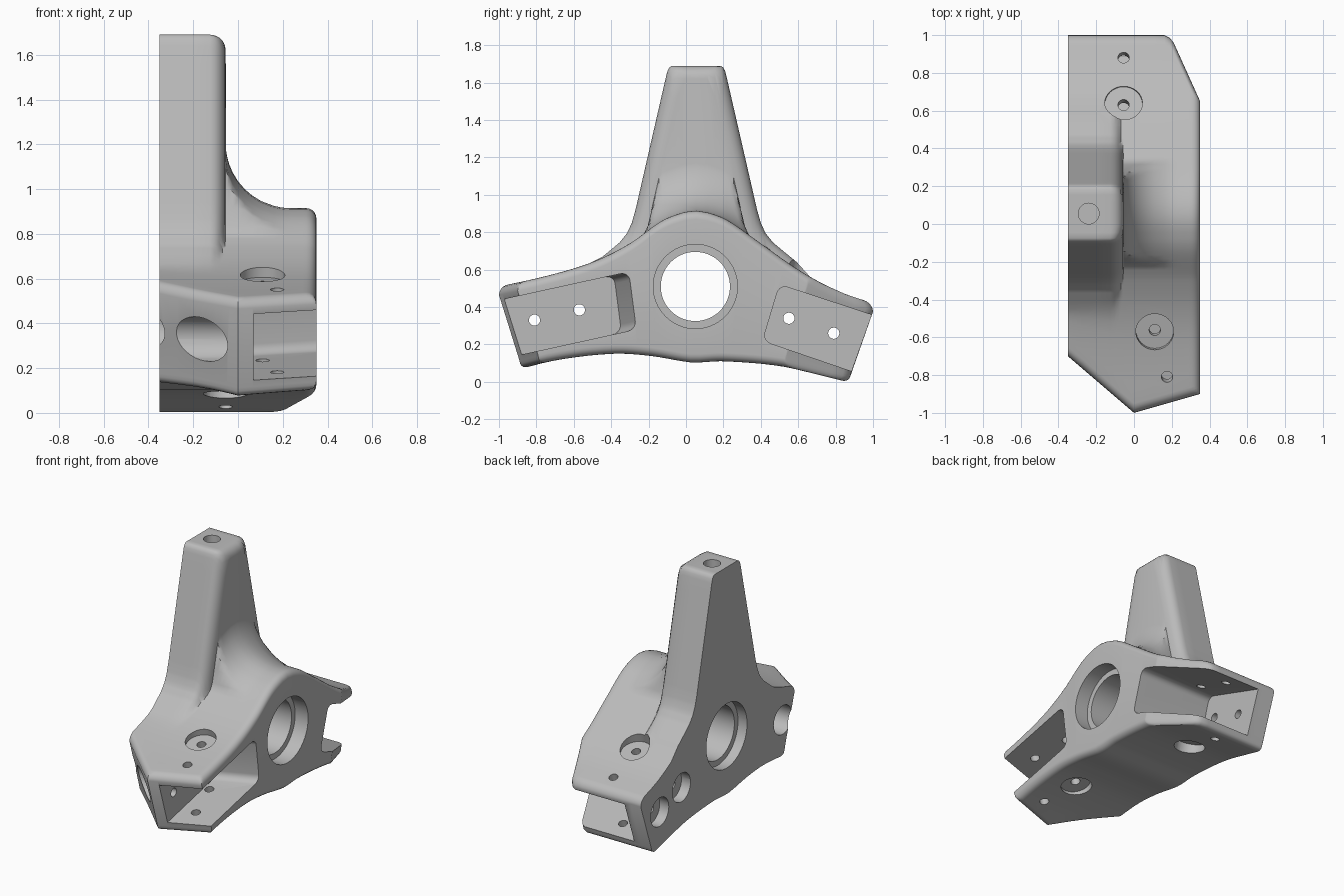
import bpy, bmesh, math
from mathutils import Vector

if "Cube" in bpy.data.objects:
    bpy.data.objects.remove(bpy.data.objects["Cube"])

metal = bpy.data.materials.new("light_grey_metal")
metal.diffuse_color = (0.5, 0.5, 0.5, 1)
metal.use_nodes = True
metal.node_tree.nodes["Principled BSDF"].inputs["Base Color"].default_value = metal.diffuse_color


def curve(pts, y):
    """Smooth (Hermite) interpolation through profile points."""
    n = len(pts)
    i = 0
    while i < n - 2 and y > pts[i + 1][0]:
        i += 1
    (a, p), (b, q) = pts[i], pts[i + 1]

    def slope(k):
        lo, hi = max(k - 1, 0), min(k + 1, n - 1)
        return (pts[hi][1] - pts[lo][1]) / (pts[hi][0] - pts[lo][0])
    t, w = (y - a) / (b - a), b - a
    if t < 0 or t > 1:
        return p + (q - p) * t
    return ((2*t**3 - 3*t*t + 1) * p + (t**3 - 2*t*t + t) * w * slope(i)
            + (3*t*t - 2*t**3) * q + (t**3 - t*t) * w * slope(i + 1))


def linear(pts, u):
    for (a, p), (b, q) in zip(pts, pts[1:]):
        if u <= b:
            return p + (q - p) * (u - a) / (b - a)
    return pts[-1][1]


# Side profile of the arms and hub, and half profile of the mast
TOP = [(-1, .51), (-.75, .565), (-.5, .64), (-.3, .74), (-.13, .86), (0, .91), (.05, .915),
       (.1, .91), (.22, .865), (.4, .74), (.6, .6), (.8, .49), (1, .42)]
BOTTOM = [(-.9, .065), (-.7, .115), (-.4, .15), (-.2, .14), (0, .107), (.05, .103), (.2, .11),
          (.5, .085), (.7, .04), (.88, -.005)]
MAST = [(0, 1.69), (.13, 1.69), (.143, 1.682), (.153, 1.665), (.16, 1.64), (.325, .92),
        (.345, .85), (.37, .795), (.41, .745), (.47, .695), (.55, .63), (.9, .2)]
# Plan outline of the two arm ends
FRONT_END = [(-.35, -.7), (0, -1), (.35, -.9)]
BACK_END = [(-.35, 1), (.16, 1), (.19, .985), (.21, .96), (.35, .65)]
MID, R, FILLET = .055, .045, .29


def rounding(d, r=R):
    """Drop of a rounded edge at distance d from it."""
    return 0 if d >= r else r - math.sqrt(max(0, r * r - (r - d) ** 2))


# Slices along x: full mast, its rounded edge, the fillet, then the hub face
xs = [-.35, -.27, -.19, -.125]
xs += [-.125 + .07 * math.sin(k * math.pi / 10) for k in range(1, 6)]
xs += [-.053, -.049, -.04, -.025, 0, .03, .065, .105, .16, .19, .21, .235, .29]
xs += [.35 - R * (1 - math.sin(k * math.pi / 10)) for k in range(0, 6)]


def slice_shape(x):
    """Fillet height (None on the mast) and mast inset at x."""
    if x < -.0545:
        return None, rounding(-.055 - x, .07)
    dx = max(0, .235 - x)
    return FILLET - math.sqrt(FILLET ** 2 - dx * dx), .07


# Column positions across the middle section
us = {u for u, z in MAST if u < .465} | {.06, .1}
us |= {.16 + k * .02 for k in range(1, 16)}
mid_cols = sorted({round(MID + s * u, 4) for u in us for s in (-1, 1)} | {-.45, .52})
near_end = [.05, .035, .02, .01, .003, 0]


def columns(x):
    """Upper y, lower y and end distance of each column at slice x."""
    f, b = linear(FRONT_END, x), linear(BACK_END, x)
    f_low, b_low = f + .11, b - .12
    cols = [(f + d, f_low + d, d) for d in reversed(near_end)]
    for k in range(5, 0, -1):
        t = k / 6
        cols.append((-.45 + (f + .5) * t, -.38 + (f_low + .43) * t, 1))
    for y in mid_cols:
        cols.append((y, -.38 + (y + .45) / .97 * .78, 1))
    for k in range(1, 6):
        t = k / 6
        cols.append((.52 + (b - .57) * t, .4 + (b_low - .45) * t, 1))
    return cols + [(b - d, b_low - d, d) for d in near_end]


def upper(y, fillet, inset):
    base = curve(TOP, y)
    mast = linear(MAST, abs(y - MID) + inset) - inset
    if fillet is not None:
        cap, k = base + fillet, .08 * fillet / FILLET + 1e-6
        h = max(k - abs(mast - cap), 0) / k
        mast = min(mast, cap) - h * h * k / 4
    return max(base, mast)


def volume(me):
    b = bmesh.new()
    b.from_mesh(me)
    v = b.calc_volume(signed=True)
    b.free()
    return v


def make(name, bm):
    bmesh.ops.recalc_face_normals(bm, faces=bm.faces)
    if bm.calc_volume(signed=True) < 0:
        bmesh.ops.reverse_faces(bm, faces=bm.faces)
    me = bpy.data.meshes.new(name)
    bm.to_mesh(me)
    bm.free()
    me.materials.append(metal)
    ob = bpy.data.objects.new(name, me)
    bpy.context.collection.objects.link(ob)
    return ob


# Bracket body lofted from the slices
bm = bmesh.new()
tops, bots = [], []
for x in xs:
    fillet, inset = slice_shape(x)
    edge = rounding(.35 - x)
    t_row, b_row = [], []
    for yt, yb, d in columns(x):
        drop = max(edge, rounding(d))
        t_row.append(bm.verts.new((x, yt, upper(yt, fillet, inset) - drop)))
        b_row.append(bm.verts.new((x, yb, curve(BOTTOM, yb) + drop)))
    tops.append(t_row)
    bots.append(b_row)
n, last = len(tops[0]), len(xs) - 1
for i in range(last):
    for j in range(n - 1):
        bm.faces.new((tops[i][j], tops[i+1][j], tops[i+1][j+1], tops[i][j+1]))
        bm.faces.new((bots[i][j], bots[i][j+1], bots[i+1][j+1], bots[i+1][j]))
    for j in (0, n - 1):
        bm.faces.new((tops[i][j], bots[i][j], bots[i+1][j], tops[i+1][j]))
for i in (0, last):
    for j in range(n - 1):
        bm.faces.new((tops[i][j], tops[i][j+1], bots[i][j+1], bots[i][j]))
body = make("bracket_body", bm)


def cut(bm):
    """Subtract a cutter from the body."""
    cutter = make("cutter", bm)
    cutter.hide_render = True
    before = volume(body.data)
    for solver in ('MANIFOLD', 'FLOAT'):
        mod = body.modifiers.new("cut", 'BOOLEAN')
        mod.operation, mod.solver, mod.object = 'DIFFERENCE', solver, cutter
        bpy.context.view_layer.update()
        deps = bpy.context.evaluated_depsgraph_get()
        result = bpy.data.meshes.new_from_object(body.evaluated_get(deps))
        body.modifiers.clear()
        if len(result.polygons) and before * .4 < volume(result) < before - 1e-7:
            body.data = result
            break
    bpy.data.objects.remove(cutter)


def bore(p, q, r, seg=32):
    """Round hole from p to q."""
    p, q = Vector(p), Vector(q)
    b = bmesh.new()
    bmesh.ops.create_cone(b, cap_ends=True, segments=seg, radius1=r, radius2=r, depth=(q - p).length)
    rot = (q - p).to_track_quat('Z', 'Y').to_matrix()
    for v in b.verts:
        v.co = rot @ v.co + (p + q) / 2
    cut(b)


def pocket(floor, x0, mouth, x1):
    """Tapered four-sided pocket with rounded inner corners (points 1 and 2)."""
    b = bmesh.new()
    lo = [b.verts.new((x0, y, z)) for y, z in floor]
    hi = [b.verts.new((x1, y, z)) for y, z in mouth]
    b.faces.new(lo)
    b.faces.new(hi)
    for k in range(4):
        m = (k + 1) % 4
        b.faces.new((lo[k], lo[m], hi[m], hi[k]))
    bmesh.ops.recalc_face_normals(b, faces=b.faces)
    edges = [b.edges.get((lo[k], hi[k])) for k in (1, 2)]
    bmesh.ops.bevel(b, geom=edges, offset=.045, segments=5, profile=.5, affect='EDGES')
    cut(b)


# Arm pockets
pocket([(-1.2, .392), (-.385, .571), (-.345, .263), (-1.1, .098)], .07,
       [(-1.2, .392), (-.277, .594), (-.237, .287), (-1.1, .098)], .45)
pocket([(1.2, .29), (.5, .52), (.41, .22), (1.1, -.016)], -.22,
       [(1.2, .29), (.5, .52), (.41, .22), (1.1, -.016)], .45)
# Hub bearing bore with a step from each side
bore((-.5, .05, .51), (.5, .05, .51), .185, 64)
bore((.25, .05, .51), (.5, .05, .51), .225, 64)
bore((-.5, .05, .51), (-.28, .05, .51), .225, 64)
# Mast top hole
bore((-.24, MID, 1.35), (-.24, MID, 1.8), .055)
# Side bolt holes with counterbores
for y, z, depth in ((-.81, .33, -.04), (-.57, .385, -.04), (.55, .34, -.28), (.79, .26, -.28)):
    bore((-.6, y, z), (.2, y, z), .03, 24)
    bore((-.6, y, z), (depth, y, z), .1)
# Bolt holes through the flanges; the inner ones have counterbores on both sides
for p, axis, span, wide in (((.11, -.57, .615), (0, -.245, .97), .48, True),
                            ((.175, -.81, .555), (0, -.245, .97), .46, False),
                            ((-.055, .64, .577), (0, .28, .96), .5, True),
                            ((-.055, .88, .457), (0, .28, .96), .46, False)):
    p, a = Vector(p), Vector(axis).normalized()
    bore(p - a * (span + .15), p + a * .15, .03, 24)
    if wide:
        bore(p - a * .035, p + a * .15, .1)
        bore(p - a * (span + .15), p - a * (span - .035), .1)

# Finish: one material, smooth shading with crisp edges
body.data.materials.clear()
body.data.materials.append(metal)
for f in body.data.polygons:
    f.material_index = 0
bpy.context.view_layer.objects.active = body
body.select_set(True)
bpy.ops.object.shade_smooth_by_angle(angle=math.radians(35))
